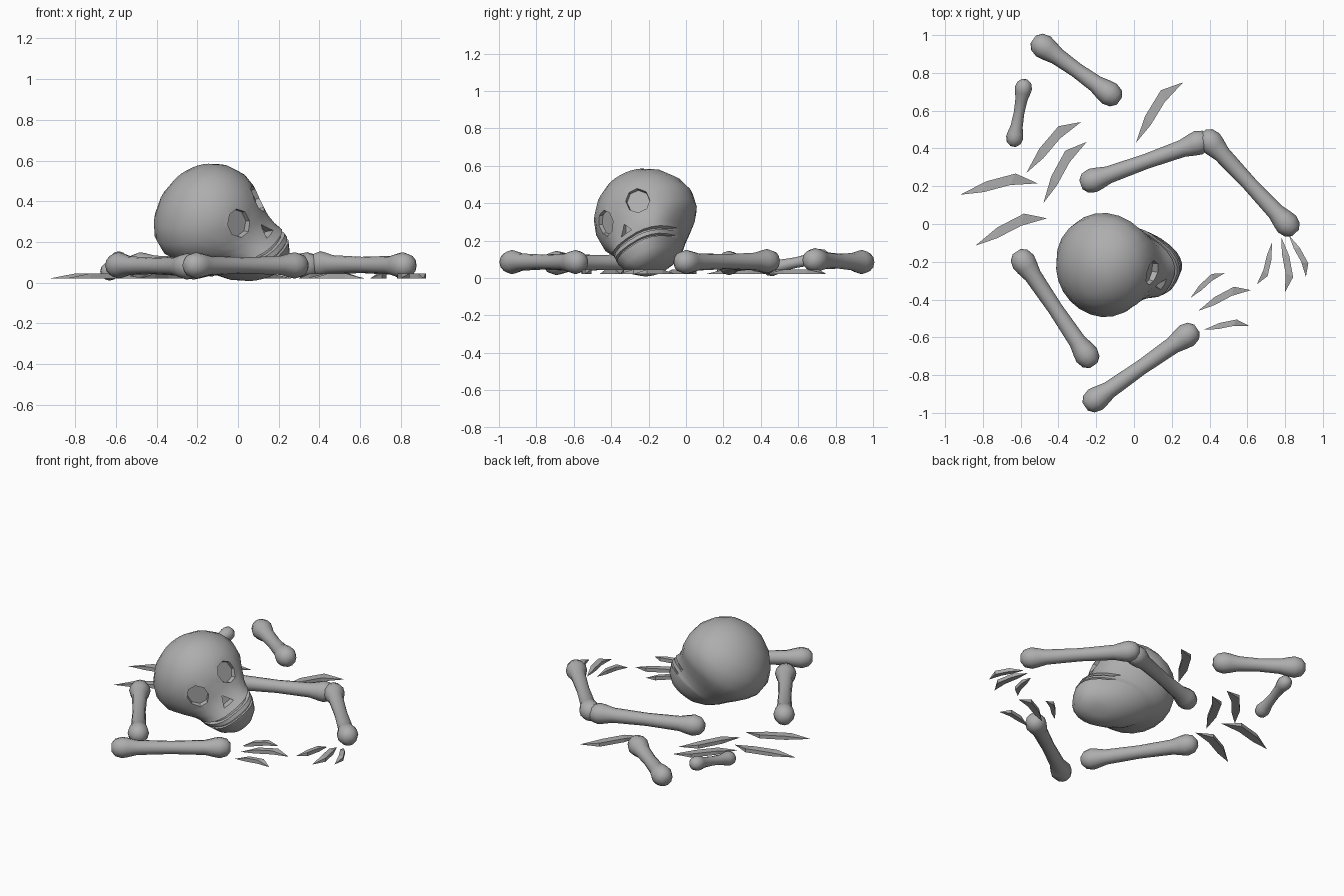
import bpy, bmesh, math
from mathutils import Matrix, Vector

cube = bpy.data.objects.get("Cube")
if cube:
    bpy.data.objects.remove(cube, do_unlink=True)

bone_grey = bpy.data.materials.new("bone_grey")
bone_grey.use_nodes = True
COLOUR = (0.42, 0.42, 0.42, 1)
bone_grey.diffuse_color = COLOUR
bone_grey.node_tree.nodes["Principled BSDF"].inputs["Base Color"].default_value = COLOUR


def make_object(name, bm, matrix=Matrix()):
    bmesh.ops.transform(bm, matrix=matrix, verts=bm.verts)
    bmesh.ops.recalc_face_normals(bm, faces=bm.faces)
    mesh = bpy.data.meshes.new(name)
    bm.to_mesh(mesh)
    bm.free()
    mesh.materials.append(bone_grey)
    obj = bpy.data.objects.new(name, mesh)
    bpy.context.collection.objects.link(obj)
    return obj


def select_only(obj):
    bpy.ops.object.select_all(action='DESELECT')
    obj.select_set(True)
    bpy.context.view_layer.objects.active = obj


def smooth(obj, angle):
    select_only(obj)
    bpy.ops.object.shade_smooth_by_angle(angle=math.radians(angle))


def power(value, exponent):
    return math.copysign(abs(value) ** exponent, value)


def loft(rings, segments):
    """Stack rings (height, half width, front, back, squareness, front groove), capped."""
    bm = bmesh.new()
    loops = []
    for z, half, front, back, square, groove in rings:
        mid, depth = (front + back) / 2, (front - back) / 2
        loop = []
        for i in range(segments):
            a = math.tau * i / segments
            c = math.cos(a)
            # only the front half of a ring is squared off or grooved
            p = square if c > 0 else 1
            inset = groove if c > 0.25 else 0
            x = (half - inset) * power(math.sin(a), p)
            loop.append(bm.verts.new((x, inset - mid - depth * power(c, p), z)))
        loops.append(loop)
    for low, high in zip(loops, loops[1:]):
        for i in range(segments):
            j = (i + 1) % segments
            bm.faces.new((low[i], low[j], high[j], high[i]))
    bm.faces.new(loops[0])
    bm.faces.new(loops[-1])
    return bm


# Skull frame: local x is its left, -y its face, z its crown
left = Vector((0.40, 0.75, 0.53)).normalized()
face = Vector((0.81, -0.57, 0.12))
face = (face - left * face.dot(left)).normalized()
crown = face.cross(left)
skull_frame = Matrix.Translation((-0.15, -0.21, 0.315)) @ Matrix((left, -face, crown)).transposed().to_4x4()

# Skull: round cranium running down into a square-fronted jaw with two mouth grooves
skull_rings = [
    (0.258, 0.05, 0.08, -0.02, 1, 0), (0.236, 0.125, 0.145, -0.09, 1, 0),
    (0.185, 0.20, 0.21, -0.17, 1, 0), (0.11, 0.258, 0.258, -0.235, 1, 0),
    (0.03, 0.285, 0.272, -0.268, 1, 0), (-0.05, 0.275, 0.275, -0.265, 1, 0),
    (-0.10, 0.24, 0.285, -0.245, 0.95, 0), (-0.15, 0.195, 0.31, -0.205, 0.85, 0),
    (-0.182, 0.178, 0.33, -0.17, 0.75, 0), (-0.184, 0.177, 0.331, -0.168, 0.75, 0.018),
    (-0.200, 0.171, 0.335, -0.15, 0.75, 0.018), (-0.202, 0.170, 0.336, -0.148, 0.75, 0),
    (-0.226, 0.165, 0.342, -0.122, 0.75, 0), (-0.228, 0.165, 0.342, -0.12, 0.75, 0.013),
    (-0.238, 0.163, 0.342, -0.109, 0.75, 0.013), (-0.240, 0.162, 0.342, -0.107, 0.75, 0),
    (-0.295, 0.135, 0.33, -0.035, 0.8, 0), (-0.335, 0.09, 0.295, 0.05, 0.9, 0),
    (-0.35, 0.04, 0.24, 0.12, 1, 0)]
skull = make_object("skull", loft(skull_rings, 24), skull_frame)


def carve(x, surface, z, sink, radius, sides, roll=0, yaw=0, stretch=1):
    """Cut a flat-floored hole into the face of the skull."""
    bm = bmesh.new()
    bmesh.ops.create_cone(bm, cap_ends=True, segments=sides, radius1=radius,
                          radius2=radius * 1.3, depth=0.14)
    local = (Matrix.Translation((x, -surface, z)) @ Matrix.Rotation(yaw, 4, 'Z')
             @ Matrix.Rotation(math.pi / 2, 4, 'X') @ Matrix.Translation((0, 0, 0.07 - sink))
             @ Matrix.Diagonal((1, stretch, 1, 1)) @ Matrix.Rotation(roll, 4, 'Z'))
    cutter = make_object("cutter", bm, skull_frame @ local)
    cutter.hide_render = True
    select_only(skull)
    cut = skull.modifiers.new("cut", 'BOOLEAN')
    cut.operation, cut.solver, cut.object = 'DIFFERENCE', 'EXACT', cutter
    bpy.ops.object.modifier_apply(modifier=cut.name)
    bpy.data.objects.remove(cutter, do_unlink=True)


# Eye sockets and nose opening
for side in (-1, 1):
    carve(side * 0.118, 0.252, 0.005, 0.035, 0.062, 8, math.pi / 8, side * 0.4, 1.1)
carve(0, 0.295, -0.122, 0.035, 0.04, 3)
smooth(skull, 35)


# Long bones: a lathed profile with a knob at each end
def long_bone(name, start, end, size=1):
    start, end = Vector(start), Vector(end)
    axis = end - start
    length = axis.length
    half_profile = [(-0.065, 0.025), (-0.042, 0.053), (0.0, 0.065), (0.035, 0.059), (0.09, 0.046)]
    profile = [(z * size, r * size) for z, r in half_profile]
    profile += [(length / 2, 0.04 * size)]
    profile += [(length - z * size, r * size) for z, r in reversed(half_profile)]
    bm = loft([(z, r, r, -r, 1, 0) for z, r in profile], 12)
    turn = axis.to_track_quat('Z', 'Y').to_matrix().to_4x4()
    smooth(make_object(name, bm, Matrix.Translation(start) @ turn), 50)


long_bone("back_bone", (-0.48, 0.94, 0.085), (-0.13, 0.69, 0.095))
long_bone("small_bone", (-0.585, 0.72, 0.11), (-0.632, 0.457, 0.055), 0.7)
long_bone("bent_limb_upper", (-0.22, 0.23, 0.08), (0.34, 0.43, 0.085))
long_bone("bent_limb_lower", (0.405, 0.435, 0.09), (0.81, 0.00, 0.085))
long_bone("right_bone", (-0.585, -0.20, 0.085), (-0.25, -0.695, 0.08))
long_bone("front_bone", (-0.205, -0.93, 0.085), (0.28, -0.59, 0.085))


# Rib splinters: flat-topped crescents bulging to the left of their direction
def splinter(name, tip_a, tip_b):
    a, b = Vector(tip_a), Vector(tip_b)
    along = b - a
    across = Vector((-along.y, along.x))
    bm = bmesh.new()

    def point(t, out, z):
        p = a + along * t + across * out
        return bm.verts.new((p.x, p.y, z))

    outline = [(0.3, -0.01), (0.65, 0.03), (0.74, 0.165), (0.35, 0.12)]
    tip0, tip1 = point(0, 0, 0.022), point(1, 0, 0.022)
    low = [point(t, out, 0.022) for t, out in outline]
    top = [point(t, out, 0.046) for t, out in outline]
    for ring in (low, top):
        bm.faces.new(ring)
        bm.faces.new((tip0, ring[0], ring[3]))
        bm.faces.new((tip1, ring[1], ring[2]))
    # side walls, closing to triangles at the tips
    for i, j in ((0, 1), (2, 3)):
        bm.faces.new((low[i], low[j], top[j], top[i]))
    for tip, corners in ((tip0, (0, 3)), (tip1, (1, 2))):
        for i in corners:
            bm.faces.new((tip, low[i], top[i]))
    make_object(name, bm)


splinters = {
    "right_rib": [((-0.92, 0.155), (-0.51, 0.215)), ((-0.84, -0.115), (-0.46, 0.03)),
                  ((-0.57, 0.27), (-0.28, 0.54)), ((-0.48, 0.11), (-0.25, 0.435))],
    "back_rib": [((0.01, 0.43), (0.26, 0.75))],
    "front_rib": [((0.30, -0.39), (0.48, -0.26)), ((0.34, -0.46), (0.62, -0.35)),
                  ((0.37, -0.56), (0.61, -0.54))],
    "left_rib": [((0.73, -0.10), (0.65, -0.32)), ((0.78, -0.07), (0.80, -0.36)),
                 ((0.82, -0.06), (0.91, -0.28))],
}
for group, tips in splinters.items():
    for number, (tip_a, tip_b) in enumerate(tips, 1):
        splinter(f"{group}_{number}", tip_a, tip_b)
